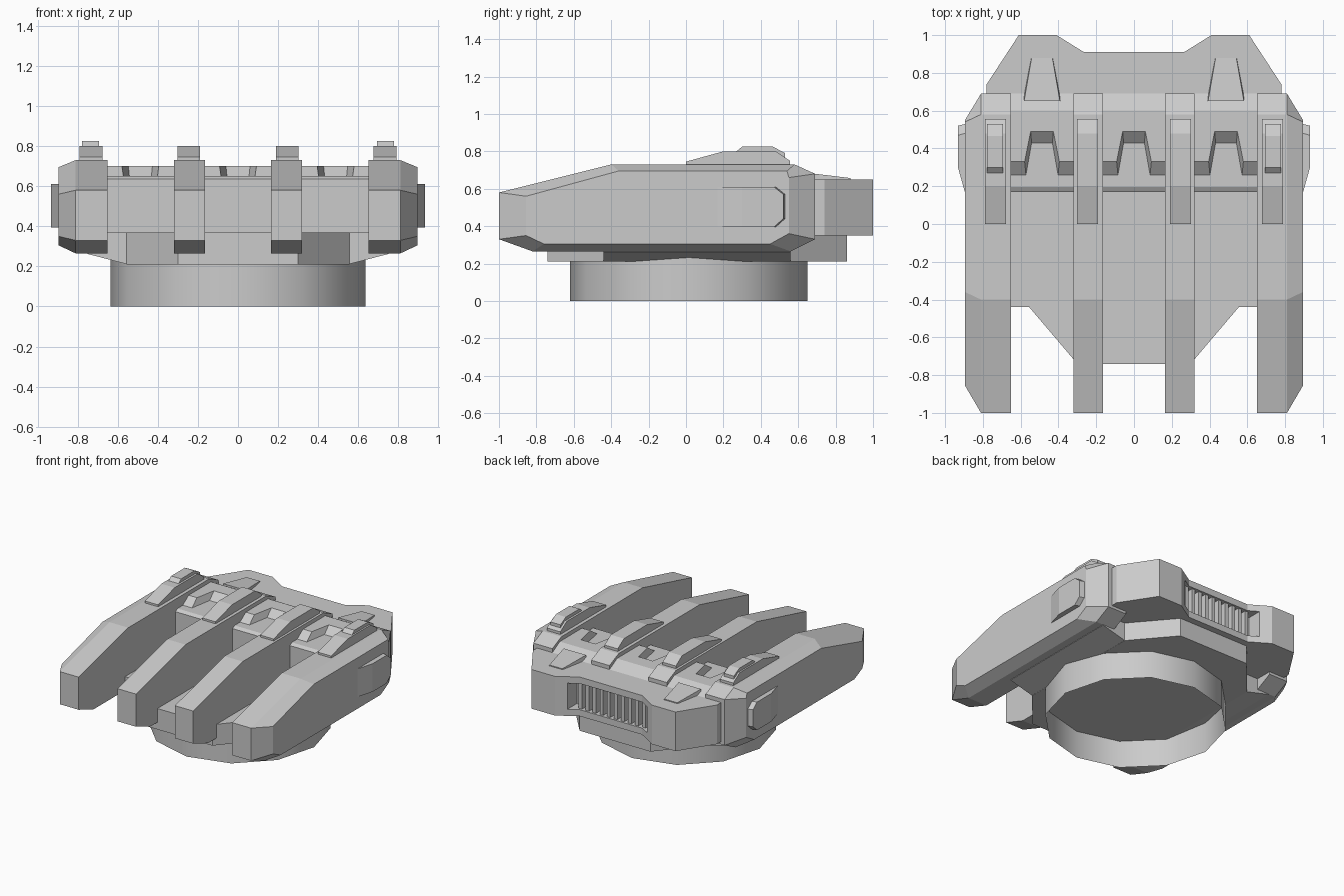
import bpy, bmesh, math

if "Cube" in bpy.data.objects:
    bpy.data.objects.remove(bpy.data.objects["Cube"])


def loft(name, *rings):
    """Closed solid through rings of 3D points, capped at both ends."""
    bm = bmesh.new()
    vs = [[bm.verts.new(p) for p in r] for r in rings]
    n = len(rings[0])
    for a, b in zip(vs, vs[1:]):
        for i in range(n):
            j = (i + 1) % n
            bm.faces.new((a[i], a[j], b[j], b[i]))
    bm.faces.new(vs[0])
    bm.faces.new(vs[-1])
    bmesh.ops.recalc_face_normals(bm, faces=bm.faces)
    me = bpy.data.meshes.new(name)
    bm.to_mesh(me)
    bm.free()
    ob = bpy.data.objects.new(name, me)
    bpy.context.collection.objects.link(ob)
    return ob


def at_x(x, prof):
    return [(x, y, z) for y, z in prof]


def at_z(z, prof):
    return [(x, y, z) for x, y in prof]


def sym(half):
    """Mirror a half outline of (x, y) points across x = 0."""
    return half + [(-x, y) for x, y in reversed(half)]


# open turret ring
bpy.ops.mesh.primitive_cylinder_add(vertices=12, radius=0.635, depth=0.235,
                                    end_fill_type='NOTHING', location=(0, 0.015, 0.1175))
ring = bpy.context.object
ring.name = "turret_ring"
bpy.ops.object.shade_smooth_by_angle(angle=math.radians(40))

# floor plate with sloped side flanks
plate = sym([(0.3, -0.74), (0.555, -0.44), (0.555, 0.56), (0.3, 0.86)])
loft("floor_plate", at_z(0.21, plate), at_z(0.37, plate))
for s in (-1, 1):
    flank = [(0.55, 0.21), (0.75, 0.262), (0.75, 0.37), (0.55, 0.37)]
    loft("floor_flank", *[[(s * x, y, z) for x, z in flank] for y in (-0.44, 0.56)])

# main deck behind the gaps
deck = [(0.17, 0.35), (0.17, 0.635), (0.195, 0.65), (0.69, 0.65), (0.69, 0.35)]
loft("deck", at_x(-0.78, deck), at_x(0.78, deck))

# rear hull in three bands, the middle one recessed for the grille
solid = sym([(0.78, 0.6), (0.78, 0.74), (0.61, 1), (0.41, 1), (0.338, 0.955), (0.265, 0.91)])
slot = sym([(0.78, 0.6), (0.78, 0.74), (0.61, 1), (0.41, 1), (0.338, 0.955), (0.338, 0.84)])
for nm, out, z0, z1 in (("rear_hull_lower", solid, 0.35, 0.40),
                        ("rear_hull_middle", slot, 0.40, 0.60),
                        ("rear_hull_upper", solid, 0.60, 0.65)):
    loft(nm, at_z(z0, out), at_z(z1, out))

# grille slats
for i in range(10):
    x = -0.27 + i * 0.06
    bar = [(x - 0.014, 0.83), (x + 0.014, 0.83), (x + 0.014, 0.895), (x - 0.014, 0.895)]
    loft("grille_slat", at_z(0.40, bar), at_z(0.60, bar))

# notched raised deck panels between the prongs
low = [(0.17, 0.69), (0.17, 0.26), (0.085, 0.26), (0.055, 0.43)]
high = [(0.17, 0.60), (0.17, 0.33), (0.092, 0.33), (0.06, 0.49)]
for c in (-0.487, 0, 0.487):
    loft("deck_panel", *[[(x + c, y, z) for x, y in sym(r)]
                         for r, z in ((low, 0.65), (high, 0.70))])

# prong side profiles
prong = [(-1, 0.33), (-1, 0.58), (-0.4, 0.73), (0.58, 0.73),
         (0.69, 0.68), (0.69, 0.33), (0.56, 0.265), (-0.82, 0.265)]
inset = [(-0.855, 0.35), (-0.855, 0.56), (-0.36, 0.695), (0.54, 0.695),
         (0.55, 0.66), (0.55, 0.36), (0.45, 0.305), (-0.76, 0.305)]
cap = [(0, 0.70), (0, 0.745), (0.2, 0.80), (0.48, 0.80), (0.555, 0.75), (0.555, 0.70)]
knob = [(0.27, 0.78), (0.27, 0.80), (0.30, 0.825), (0.465, 0.825), (0.53, 0.79), (0.53, 0.76)]
pod = [(0.48, 0.61), (0.53, 0.57), (0.53, 0.44), (0.48, 0.395)]

for s in (-1, 1):
    loft("inner_prong", at_x(s * 0.165, prong), at_x(s * 0.32, prong))
    loft("outer_prong", at_x(s * 0.65, prong), at_x(s * 0.81, prong), at_x(s * 0.895, inset))
    # raised caps on the prongs
    loft("inner_cap", at_x(s * 0.19, cap), at_x(s * 0.302, cap))
    loft("outer_cap", at_x(s * 0.677, cap), at_x(s * 0.79, cap))
    loft("outer_knob", at_x(s * 0.693, knob), at_x(s * 0.777, knob))
    # side pod with ramped front
    back = [(0.16, 0.395), (0.16, 0.61)] + pod
    face = [(0.30, 0.395), (0.30, 0.61)] + [(y - 0.01, z) for y, z in pod]
    loft("side_pod", at_x(s * 0.80, back), at_x(s * 0.893, back), at_x(s * 0.932, face))
    # tapered rear ramp
    c = s * 0.487
    loft("rear_ramp",
         [(c - 0.103, 0.65, 0.63), (c + 0.103, 0.65, 0.63),
          (c + 0.06, 0.88, 0.63), (c - 0.06, 0.88, 0.63)],
         [(c - 0.095, 0.65, 0.685), (c + 0.095, 0.65, 0.685),
          (c + 0.055, 0.88, 0.657), (c - 0.055, 0.88, 0.657)])
